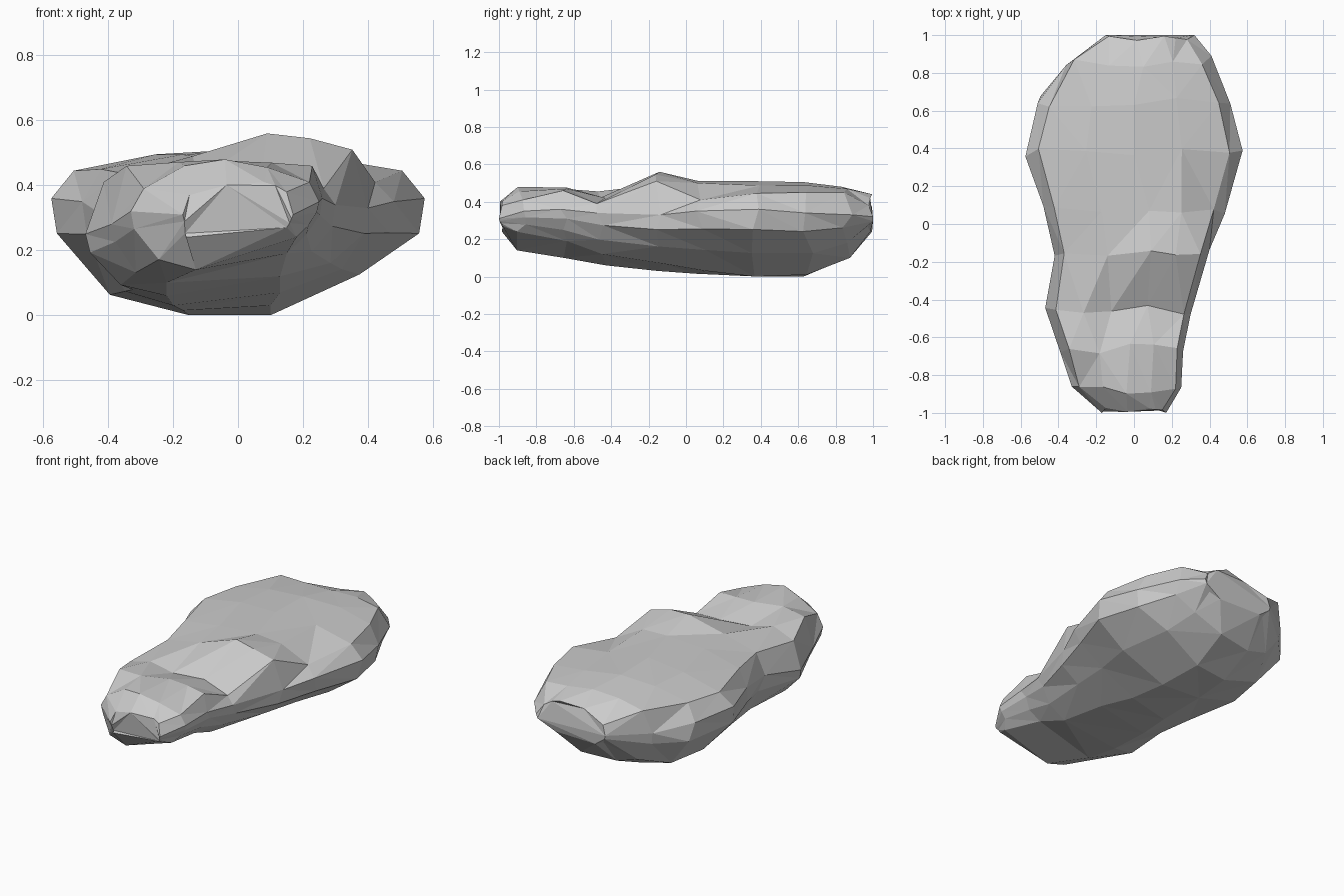
import bpy
import bmesh
import random

if "Cube" in bpy.data.objects:
    bpy.data.objects.remove(bpy.data.objects["Cube"])

random.seed(4)

# Stations along y
ys = [-1.0, -.88, -.66, -.45, -.15, .08, .37, .65, .86, 1.0]
# Widest edge: left x, z, right x, z
sides = [(-.17, .31, .17, .31), (-.33, .32, .25, .35), (-.39, .28, .26, .36),
         (-.47, .25, .30, .34), (-.42, .31, .40, .33), (-.48, .35, .48, .35),
         (-.575, .36, .575, .36), (-.51, .35, .51, .34), (-.36, .32, .41, .33),
         (-.15, .31, .32, .32)]
# Underside: left x, z, right x, z
belly = [(-.16, .24, .15, .27), (-.13, .14, .18, .24), (-.22, .10, .15, .19),
         (-.22, .06, .13, .12), (-.20, .03, .13, .07), (-.17, .015, .10, .03),
         (-.15, 0, .10, 0), (-.13, 0, .08, .01), (-.12, .09, .10, .10),
         (-.08, .24, .20, .24)]
# Top: left shoulder z, crest x, crest z, right shoulder z
crown = [(.37, .08, .41, .38), (.39, -.04, .48, .41), (.46, -.02, .475, .46),
         (.41, -.12, .42, .39), (.44, .09, .56, .51), (.45, .08, .51, .41),
         (.445, 0, .51, .445), (.45, 0, .505, .45), (.46, .05, .48, .45),
         (.37, .16, .44, .38)]
# Ledge and dent: height of the top left and right of the crest, by station
bumps = {3: (.455, .42), 4: (.49, .545), 5: (.495, .50)}


def mix(a, b, t):
    return tuple(p + (q - p) * t for p, q in zip(a, b))


def half_ring(edge, under, shoulder_z, crest, belly_t, top_t):
    """Points from the underside up to the shoulder and toward the crest."""
    low = (edge[0] * .97, edge[1] - .3 * (edge[1] - under[1]))
    flank = (mix(under, low, .6)[0], mix(under, low, belly_t)[1])
    shoulder = (edge[0] * .88, shoulder_z)
    inner = (mix(shoulder, crest, .5)[0], mix(shoulder, crest, top_t)[1])
    return [under, flank, low, edge, shoulder, inner]


# Loft the rock through its cross-sections
bm = bmesh.new()
rings = []
last = len(ys) - 1
for i, (y, s, b, c) in enumerate(zip(ys, sides, belly, crown)):
    crest = c[1:3]
    left = half_ring(s[:2], b[:2], c[0], crest, .25, .78)
    right = half_ring(s[2:], b[2:], c[3], crest, .5, .65)
    if i in bumps:
        left[5] = (left[5][0], bumps[i][0])
        right[5] = (right[5][0], bumps[i][1])
    ring = []
    for k, (x, z) in enumerate(left + [crest] + right[::-1]):
        dy = random.uniform(-.03, .03)
        if i in (0, last):
            # Round the ends: the widest edge reaches furthest out
            dy = 0 if k in (3, 9) else abs(dy) * (1 if i == 0 else -1)
        ring.append(bm.verts.new((x, y + dy, z)))
    rings.append(ring)

n = len(rings[0])
for a, b in zip(rings, rings[1:]):
    for k in range(n):
        m = (k + 1) % n
        bm.faces.new((a[k], a[m], b[m], b[k]))
bm.faces.new(rings[0])
bm.faces.new(rings[-1])

# Irregular flat facets
bmesh.ops.triangulate(bm, faces=bm.faces[:], quad_method='SHORT_EDGE')
bmesh.ops.recalc_face_normals(bm, faces=bm.faces[:])
mesh = bpy.data.meshes.new("rock")
bm.to_mesh(mesh)
bm.free()
rock = bpy.data.objects.new("rock", mesh)
bpy.context.collection.objects.link(rock)
